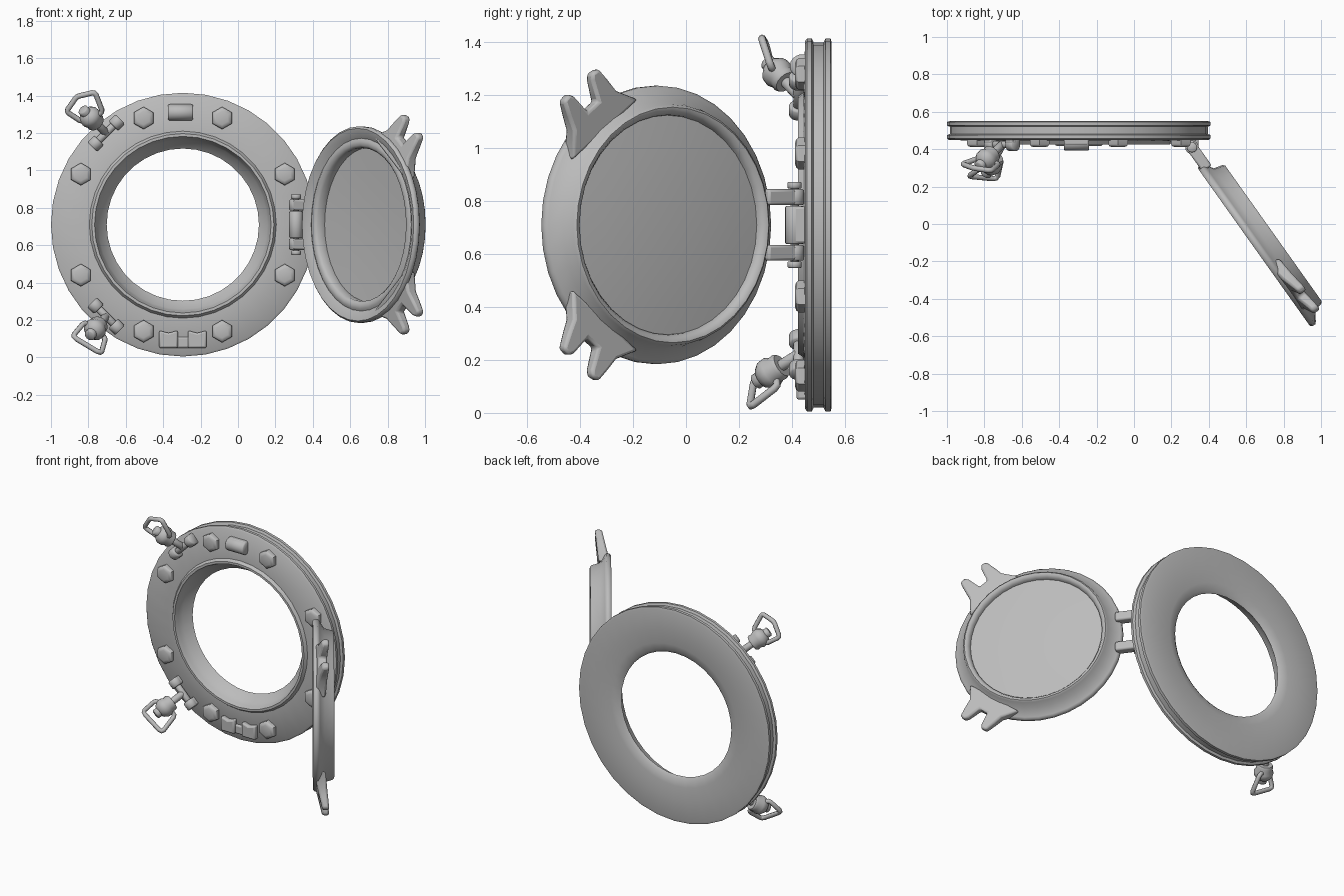
import bpy, bmesh, math
from mathutils import Vector as V

if "Cube" in bpy.data.objects:
    bpy.data.objects.remove(bpy.data.objects["Cube"])

mat = bpy.data.materials.new("cast_grey_metal")
mat.diffuse_color = (0.5, 0.5, 0.5, 1)
mat.use_nodes = True
mat.node_tree.nodes["Principled BSDF"].inputs["Base Color"].default_value = mat.diffuse_color

CX, CZ = -0.295, 0.71                  # frame centre
X, Y, Z = V((1, 0, 0)), V((0, 1, 0)), V((0, 0, 1))
D = V((0.58, -0.815, 0)).normalized()  # door direction away from hinge
N = V((-D.y, D.x, 0))                  # outward normal of the open door
H = V((0.31, 0.41, CZ))                # hinge axis
C = H + D * 0.627                      # door centre


def finish(name, bm, bevel=0.0, angle=50):
    bmesh.ops.remove_doubles(bm, verts=bm.verts, dist=1e-5)
    bmesh.ops.recalc_face_normals(bm, faces=bm.faces)
    me = bpy.data.meshes.new(name)
    bm.to_mesh(me)
    bm.free()
    ob = bpy.data.objects.new(name, me)
    bpy.context.collection.objects.link(ob)
    me.materials.append(mat)
    if bevel:
        m = ob.modifiers.new("bevel", 'BEVEL')
        m.width, m.segments = bevel, 2
    bpy.ops.object.select_all(action='DESELECT')
    ob.select_set(True)
    bpy.context.view_layer.objects.active = ob
    bpy.ops.object.shade_smooth_by_angle(angle=math.radians(angle))
    return ob


def lathe(name, prof, o, e1, e2, ax, n=32, closed=True, start=0.0, angle=50, bevel=0.0):
    """Spin a (radius, height) profile around the axis ax."""
    bm = bmesh.new()
    rings = []
    for i in range(n):
        a = start + 2 * math.pi * i / n
        rings.append([bm.verts.new(o + (e1 * math.cos(a) + e2 * math.sin(a)) * r + ax * h)
                      for r, h in prof])
    k = len(prof)
    for i in range(n):
        p, q = rings[i], rings[(i + 1) % n]
        for j in range(k if closed else k - 1):
            m = (j + 1) % k
            if prof[j][0] == 0 and prof[m][0] == 0:
                continue
            if prof[j][0] == 0:
                bm.faces.new((p[j], p[m], q[m]))
            elif prof[m][0] == 0:
                bm.faces.new((p[j], p[m], q[j]))
            else:
                bm.faces.new((p[j], p[m], q[m], q[j]))
    return finish(name, bm, bevel, angle)


def rod(name, a, b, r, n=16, prof=None):
    """Cylinder, or a turned part, from a to b."""
    a, b = V(a), V(b)
    ax = (b - a).normalized()
    e1 = ax.orthogonal().normalized()
    L = (b - a).length
    c = min(r, L) * 0.15
    prof = prof or [(0, 0), (r - c, 0), (r, c), (r, L - c), (r - c, L), (0, L)]
    return lathe(name, prof, a, e1, ax.cross(e1), ax, n, closed=False)


def prism(name, pts, o, e1, e2, ax, lo, hi, bevel=0.01):
    """Extrude an outline; lo and hi may be functions of the outline point."""
    bm = bmesh.new()
    at = lambda h, p: h(p) if callable(h) else h
    a = [bm.verts.new(o + e1 * p[0] + e2 * p[1] + ax * at(lo, p)) for p in pts]
    b = [bm.verts.new(o + e1 * p[0] + e2 * p[1] + ax * at(hi, p)) for p in pts]
    bm.faces.new(a)
    bm.faces.new(b)
    for i in range(len(pts)):
        j = (i + 1) % len(pts)
        bm.faces.new((a[i], a[j], b[j], b[i]))
    return finish(name, bm, bevel)


def box(name, o, e1, e2, ax, s1, s2, lo, hi, bevel=0.01):
    return prism(name, [(-s1, -s2), (s1, -s2), (s1, s2), (-s1, s2)], o, e1, e2, ax, lo, hi, bevel)


# Wall ring with grooved rim, front lip and funnel-shaped opening
lathe("frame_ring", [(0.407, 0.523), (0.425, 0.537), (0.47, 0.546), (0.56, 0.55), (0.69, 0.55), (0.705, 0.546),
                     (0.705, 0.527), (0.69, 0.52), (0.69, 0.482), (0.705, 0.475), (0.705, 0.458),
                     (0.695, 0.45), (0.50, 0.443), (0.487, 0.424), (0.472, 0.424), (0.462, 0.45),
                     (0.452, 0.48)],
      V((CX, 0, CZ)), X, Z, Y, 36)

# Hexagonal frame bolts
for sx in (-1, 1):
    for sz in (-1, 1):
        for dx, dz in ((0.21, 0.57), (0.545, 0.27)):
            lathe("hex_bolt", [(0, -0.01), (0.06, -0.01), (0.06, 0.024), (0.053, 0.034), (0.036, 0.039), (0, 0.039)],
                  V((CX + sx * dx, 0.45, CZ + sz * dz)), X, Z, -Y, 6, False, math.pi / 2)

# Rounded stop block on top, split saddle at the bottom
rod("top_stop_roll", (-0.375, 0.435, 1.31), (-0.24, 0.435, 1.31), 0.043)
box("top_stop_base", V((-0.308, 0.45, 1.31)), X, Z, -Y, 0.066, 0.044, -0.01, 0.03)
for x in (-0.372, -0.218):
    prism("bottom_saddle_ear", [(-0.05, -0.045), (0.05, -0.045), (0.05, 0.05), (0, 0.035), (-0.05, 0.05)],
          V((x, 0.45, 0.095)), X, Z, -Y, -0.01, 0.033)
box("bottom_saddle_bridge", V((-0.295, 0.45, 0.08)), X, Z, -Y, 0.06, 0.03, -0.01, 0.018)

# Hinge: frame barrel, pin and door arms
rod("hinge_barrel", H - Z * 0.072, H + Z * 0.072, 0.036)
box("hinge_barrel_base", V((H.x, 0.45, CZ)), X, Z, -Y, 0.036, 0.07, -0.01, 0.045)
rod("hinge_pin", H - Z * 0.155, H + Z * 0.155, 0.016)
for s in (-1, 1):
    rod("hinge_pin_head", H + Z * s * 0.138, H + Z * s * 0.162, 0.027)
    rod("hinge_arm_eye", H + Z * s * 0.075, H + Z * s * 0.135, 0.036)
    box("hinge_arm", H + D * 0.07 + Z * s * 0.105, D, N, Z, 0.07, 0.03, -0.03, 0.03)

# Open door rim with raised bezel, and its slightly domed pane
lathe("door_rim", [(0.515, -0.04), (0.526, -0.03), (0.526, -0.01), (0.515, 0.0), (0.468, 0.03),
                   (0.455, 0.078), (0.445, 0.088), (0.43, 0.085), (0.416, 0.065), (0.412, 0.03),
                   (0.41, -0.012), (0.425, -0.026), (0.448, -0.026), (0.462, -0.018), (0.49, -0.034)],
      C, D, Z, N, 36)
lathe("door_pane", [(0, 0.075), (0.15, 0.072), (0.3, 0.064), (0.42, 0.052),
                    (0.42, 0.035), (0.3, 0.042), (0.15, 0.048), (0, 0.05)], C, D, Z, N, 36, False)

# Forked lugs on the free side of the door, thinning towards the tips
half = [(0.56, 0.03), (0.645, 0.05), (0.668, 0.066), (0.662, 0.102), (0.60, 0.115), (0.54, 0.125), (0.45, 0.19)]
fork = half + [(p, -q) for p, q in reversed(half)]
for s in (-1, 1):
    a = math.radians(53) * s
    e1 = D * math.cos(a) + Z * math.sin(a)
    e2 = -D * math.sin(a) + Z * math.cos(a)
    prism("door_fork_lug", fork, C, e1, e2, N, lambda p: -0.035 + (p[0] - 0.45) * 0.23,
          lambda p: 0.035 + (p[0] - 0.45) * 0.1, 0.012)


def wing_loop(name, pts, r):
    cu = bpy.data.curves.new(name, 'CURVE')
    cu.dimensions = '3D'
    cu.bevel_depth, cu.bevel_resolution = r, 2
    sp = cu.splines.new('POLY')
    # cut each corner so that the loop looks bent
    out = []
    for i, p in enumerate(pts):
        out += [p.lerp(pts[i - 1], 0.15), p.lerp(pts[i - 1], 0.04).lerp(pts[(i + 1) % len(pts)], 0.04),
                p.lerp(pts[(i + 1) % len(pts)], 0.15)]
    sp.points.add(len(out) - 1)
    for q, p in zip(sp.points, out):
        q.co = (*p, 1)
    sp.use_cyclic_u = True
    sp.use_smooth = True
    cu.materials.append(mat)
    bpy.context.collection.objects.link(bpy.data.objects.new(name, cu))


# Swing bolts: bracket knuckles, shank, round nut and wing loop
latches = [(1, V((-0.79, 0.345, 1.285)), [(-0.835, 0.35, 1.26), (-0.918, 0.32, 1.315), (-0.862, 0.30, 1.395),
                                        (-0.765, 0.285, 1.418), (-0.722, 0.32, 1.31)]),
           (-1, V((-0.765, 0.315, 0.15)), [(-0.82, 0.30, 0.19), (-0.885, 0.255, 0.112),
                                         (-0.732, 0.24, 0.02), (-0.708, 0.35, 0.105)])]
for s, nut, loop in latches:
    piv = V((-0.705, 0.425, CZ + s * 0.49))
    t = V((1, 0, s)).normalized()
    r = V((-1, 0, s)).normalized()
    for k in (-1, 1):
        c = piv + t * k * 0.08
        rod("latch_knuckle", c - t * 0.026, c + t * 0.026, 0.036)
        box("latch_knuckle_base", c, t, r, Y, 0.026, 0.036, 0.0, 0.035)
    rod("latch_pin", piv - t * 0.08, piv + t * 0.08, 0.02)
    ax = (nut - piv).normalized()
    rod("latch_shank", piv, nut, 0.022)
    rod("latch_nut", nut - ax * 0.06, nut + ax * 0.07, 0.05, 16,
        [(0, 0), (0.045, 0), (0.052, 0.012), (0.05, 0.03), (0.06, 0.05), (0.058, 0.075),
         (0.042, 0.097), (0.03, 0.103), (0.03, 0.125), (0.024, 0.13), (0, 0.13)])
    wing_loop("latch_wing_loop", [V(p) for p in loop], 0.0145)
